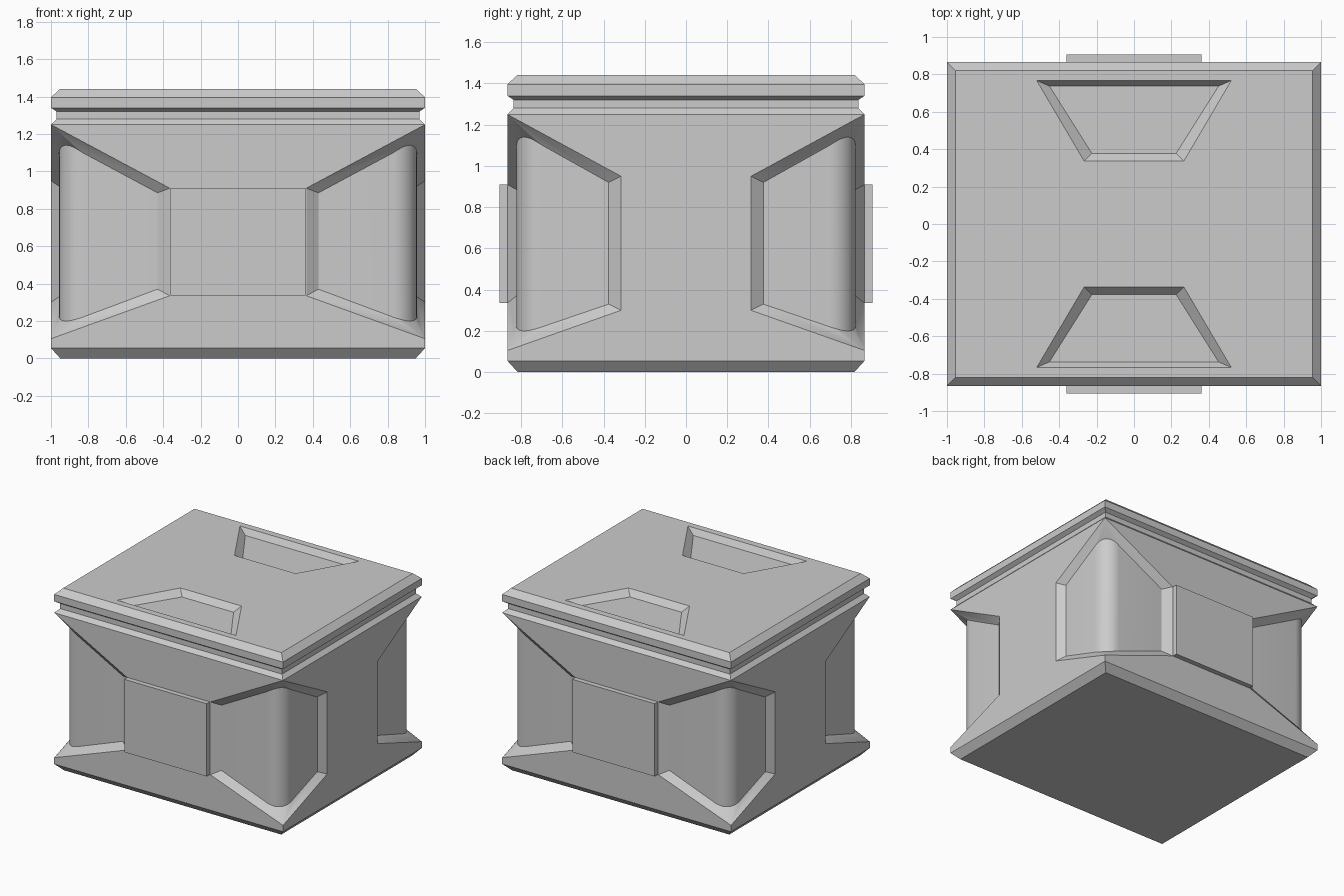
import bpy, bmesh, math
from mathutils import Vector

if "Cube" in bpy.data.objects:
    bpy.data.objects.remove(bpy.data.objects["Cube"], do_unlink=True)

GREY = (0.6, 0.6, 0.6, 1.0)
mat = bpy.data.materials.new("light grey")
mat.use_nodes = True
mat.diffuse_color = GREY
mat.node_tree.nodes["Principled BSDF"].inputs["Base Color"].default_value = GREY

HX, HY = 1.0, 0.866          # half width and half depth
BASE, RIM, TOP = 0.055, 1.25, 1.44
LOW = 0.105                  # lower tip of the corner recess
DEPTH = 0.044                # recess depth
RADIUS, STEPS = 0.125, 10    # rounding of the recessed corner

bm = bmesh.new()


def face(*points):
    return bm.faces.new([bm.verts.new(p) for p in points])


# One quarter of the crate (x > 0, y < 0) is built, then mirrored.
# Bands around the crate: (inset, height)
def bands(profile):
    for (i, z), (j, w) in zip(profile, profile[1:]):
        a, b = Vector((HX - i, i - HY, z)), Vector((HX - j, j - HY, w))
        face((0, a.y, z), a, b, (0, b.y, w))
        face(a, (a.x, 0, z), (b.x, 0, w), b)


bands([(0.05, 0), (0, BASE)])
bands([(0, RIM), (0.03, 1.28), (0.03, 1.32), (0, 1.34), (0, 1.395), (0.046, TOP)])
face((0, 0, 0), (HX - 0.05, 0, 0), (HX - 0.05, 0.05 - HY, 0), (0, 0.05 - HY, 0))


# Wall faces around the corner recess; put() maps (across, height) to the wall
def wall(put, half, edge, lo, hi):
    face(put(0, BASE), put(half, BASE), put(half, LOW), put(edge, lo), put(0, lo))
    face(put(0, lo), put(edge, lo), put(edge, hi), put(0, hi))
    face(put(0, hi), put(edge, hi), put(half, RIM), put(0, RIM))


FRONT = (0.365, 0.335, 0.91)
SIDE = (0.315, 0.30, 0.95)
wall(lambda a, z: (a, -HY, z), HX, *FRONT)
wall(lambda a, z: (HX, -a, z), HY, *SIDE)

# Recessed corner panel: flat, rounded corner, flat
px, py = HX - DEPTH, HY - DEPTH
cx, cy = px - RADIUS, py - RADIUS
path = [(0.43, -py, 0.37, 0.885)]
for k in range(STEPS + 1):
    t = k / STEPS
    ang = t * math.pi / 2
    bulge = math.sin(math.pi * t)
    path.append((cx + RADIUS * math.sin(ang), -cy - RADIUS * math.cos(ang),
                 0.22 - 0.02 * bulge, 1.10 + 0.04 * bulge))
path.append((px, -0.375, 0.33, 0.92))
low = [Vector((x, y, z)) for x, y, z, _ in path]
high = [Vector((x, y, z)) for x, y, _, z in path]
for a, b, c, d in zip(low, low[1:], high[1:], high):
    face(a, b, c, d)

# Sloped lips joining the panel to the walls
f_lo, f_hi = (FRONT[0], -HY, FRONT[1]), (FRONT[0], -HY, FRONT[2])
s_lo, s_hi = (HX, -SIDE[0], SIDE[1]), (HX, -SIDE[0], SIDE[2])
face(f_lo, low[0], high[0], f_hi)
face(s_lo, low[-1], high[-1], s_hi)
for row, start, tip, end in ((low, f_lo, (HX, -HY, LOW), s_lo),
                             (high, f_hi, (HX, -HY, RIM), s_hi)):
    face(start, tip, row[1], row[0])
    for a, b in zip(row[1:-2], row[2:-1]):
        face(tip, b, a)
    face(tip, end, row[-1], row[-2])

# Lid top with a sunken trapezoid grip
tx, ty = HX - 0.046, 0.046 - HY
wide, narrow = (0.52, -0.767, TOP), (0.267, -0.337, TOP)
floor_z = TOP - 0.045
in_wide, in_narrow = (0.452, -0.737, floor_z), (0.225, -0.377, floor_z)


def centre(p):
    return (0, p[1], p[2])


face((0, ty, TOP), (tx, ty, TOP), wide, centre(wide))
face((tx, ty, TOP), (tx, 0, TOP), narrow, wide)
face((0, 0, TOP), (tx, 0, TOP), narrow, centre(narrow))
face(centre(wide), wide, in_wide, centre(in_wide))
face(wide, narrow, in_narrow, in_wide)
face(narrow, centre(narrow), centre(in_narrow), in_narrow)
face(centre(in_wide), in_wide, in_narrow, centre(in_narrow))

bmesh.ops.remove_doubles(bm, verts=bm.verts, dist=0.0005)
bmesh.ops.recalc_face_normals(bm, faces=bm.faces)
bottom = min(bm.faces, key=lambda f: f.calc_center_median().z)
if bottom.normal.z > 0:
    bmesh.ops.reverse_faces(bm, faces=bm.faces)


def add_object(name, mesh_bm):
    mesh = bpy.data.meshes.new(name)
    mesh_bm.to_mesh(mesh)
    mesh_bm.free()
    mesh.materials.append(mat)
    obj = bpy.data.objects.new(name, mesh)
    bpy.context.collection.objects.link(obj)
    return obj


crate = add_object("crate_body", bm)
bpy.ops.object.select_all(action='DESELECT')
crate.select_set(True)
bpy.context.view_layer.objects.active = crate
bpy.ops.object.shade_smooth_by_angle(angle=math.radians(22))
mirror = crate.modifiers.new("Mirror", 'MIRROR')
mirror.use_axis = (True, True, False)

# Raised plates on the front and back
for name, side in (("front_plate", -1), ("back_plate", 1)):
    pb = bmesh.new()
    bmesh.ops.create_cube(pb, size=1)
    for v in pb.verts:
        v.co = (v.co.x * 0.72, side * 0.8725 + v.co.y * 0.065, 0.6225 + v.co.z * 0.575)
    add_object(name, pb)
